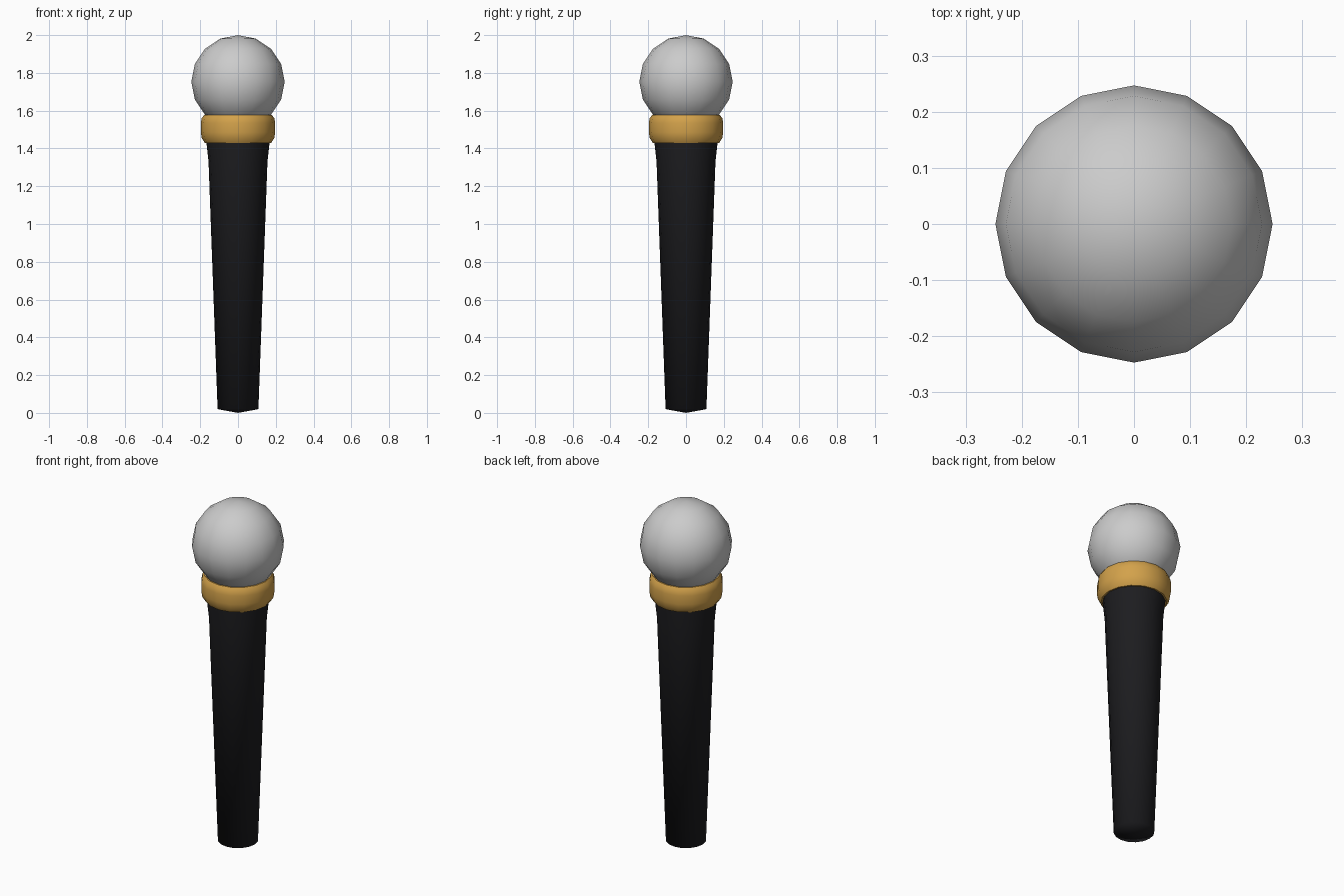
import bpy, bmesh, math

if "Cube" in bpy.data.objects:
    bpy.data.objects.remove(bpy.data.objects["Cube"])

SIDES = 16


def material(name, rgb):
    m = bpy.data.materials.new(name)
    m.diffuse_color = (*rgb, 1)
    m.use_nodes = True
    m.node_tree.nodes["Principled BSDF"].inputs["Base Color"].default_value = m.diffuse_color
    return m


def lathe(name, profile, mat, angle):
    """Spin an (r, z) profile, listed bottom to top, around the z axis."""
    bm = bmesh.new()
    verts = [bm.verts.new((r, 0, z)) for r, z in profile]
    edges = [bm.edges.new(p) for p in zip(verts, verts[1:])]
    bmesh.ops.spin(bm, geom=verts + edges, cent=(0, 0, 0), axis=(0, 0, 1),
                   angle=math.tau, steps=SIDES, use_duplicate=False)
    bmesh.ops.remove_doubles(bm, verts=bm.verts, dist=1e-4)
    bmesh.ops.recalc_face_normals(bm, faces=bm.faces)
    me = bpy.data.meshes.new(name)
    bm.to_mesh(me)
    bm.free()
    ob = bpy.data.objects.new(name, me)
    bpy.context.collection.objects.link(ob)
    me.materials.append(mat)
    bpy.ops.object.select_all(action='DESELECT')
    ob.select_set(True)
    bpy.context.view_layer.objects.active = ob
    bpy.ops.object.shade_smooth_by_angle(angle=math.radians(angle))
    return ob


black = material("black", (0.012, 0.012, 0.014))
gold = material("gold", (0.65, 0.36, 0.07))

# Tapered handle with a shallow pointed base and a flare under the collar
lathe("handle", [(0, 0.0), (0.108, 0.02), (0.156, 1.33), (0.167, 1.43),
                 (0.167, 1.45)], black, 89)

# Rounded collar
lathe("collar", [(0.15, 1.43), (0.176, 1.43), (0.192, 1.455), (0.197, 1.485),
                 (0.197, 1.535), (0.192, 1.56), (0.18, 1.577), (0.16, 1.577)],
      gold, 50)

# Ball-shaped grille
bpy.ops.mesh.primitive_uv_sphere_add(segments=SIDES, ring_count=8, radius=0.247,
                                     location=(0, 0, 1.753))
bpy.context.object.name = "grille"
bpy.ops.object.shade_smooth()
